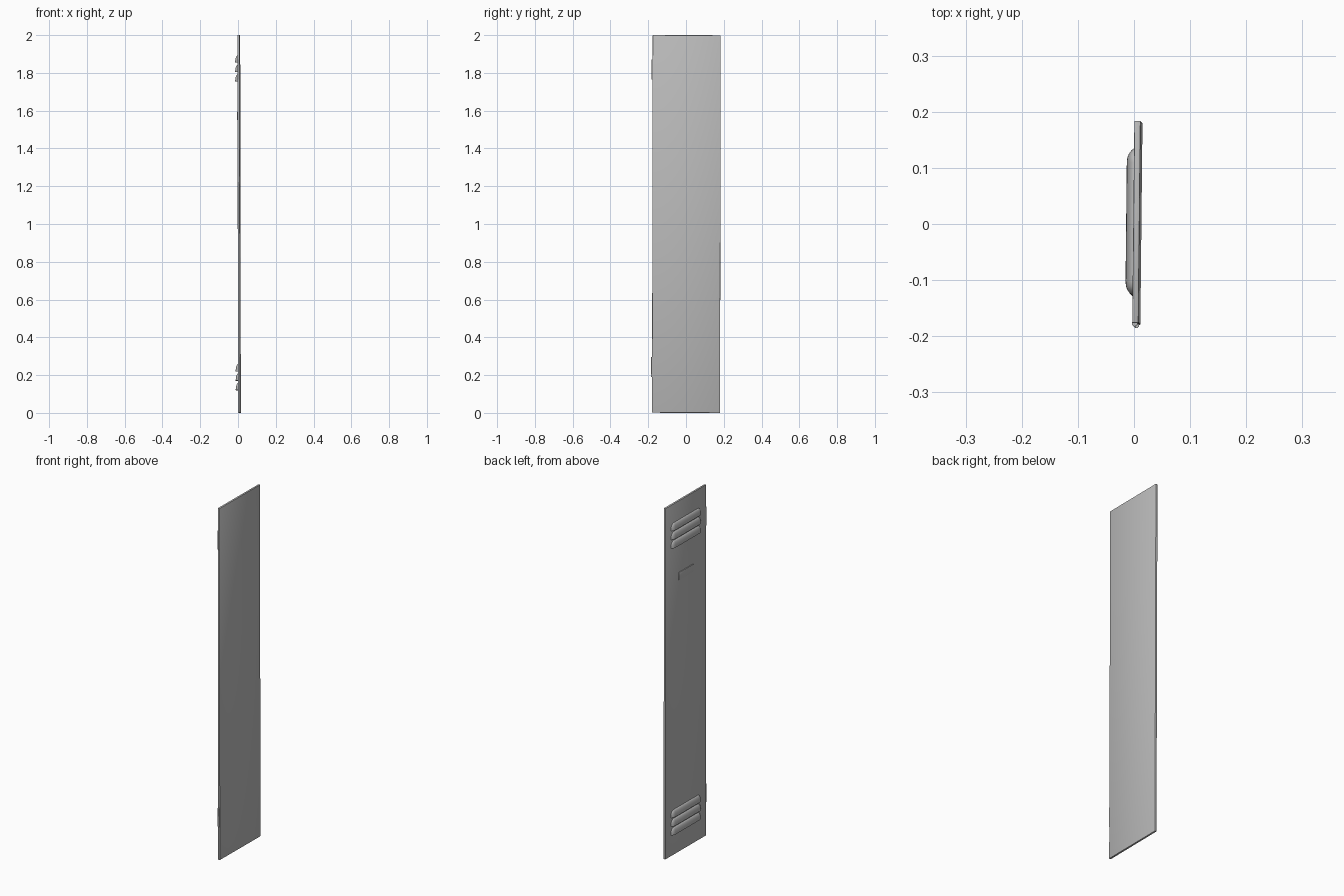
import bpy
import bmesh
import math
from mathutils import Matrix, Euler, Vector

cube = bpy.data.objects.get("Cube")
if cube:
    bpy.data.objects.remove(cube)

# One painted metal colour
paint = bpy.data.materials.new("grey_metal")
paint.use_nodes = True
GREY = (0.5, 0.5, 0.5, 1.0)
paint.diffuse_color = GREY
paint.node_tree.nodes["Principled BSDF"].inputs["Base Color"].default_value = GREY

# The door hangs very slightly out of true
HANG = (Matrix.Translation((0.006, 0.002, 1.0))
        @ Euler(map(math.radians, (-0.1, -0.1, -0.6))).to_matrix().to_4x4())
THICK, WIDTH, HEIGHT = 0.011, 0.36, 1.999
FACE = -THICK / 2          # outer face of the door, local x


def finish(name, bm, smooth=False):
    bmesh.ops.recalc_face_normals(bm, faces=bm.faces)
    mesh = bpy.data.meshes.new(name)
    bm.to_mesh(mesh)
    bm.free()
    mesh.materials.append(paint)
    obj = bpy.data.objects.new(name, mesh)
    bpy.context.collection.objects.link(obj)
    obj.matrix_world = HANG
    if smooth:
        bpy.ops.object.select_all(action="DESELECT")
        obj.select_set(True)
        bpy.context.view_layer.objects.active = obj
        bpy.ops.object.shade_smooth_by_angle(angle=math.radians(40))
    return obj


def box(name, size, centre, bevel):
    bm = bmesh.new()
    bmesh.ops.create_cube(bm, size=1)
    bmesh.ops.scale(bm, vec=size, verts=bm.verts)
    bmesh.ops.translate(bm, vec=centre, verts=bm.verts)
    bmesh.ops.bevel(bm, geom=bm.edges[:], offset=bevel, segments=2,
                    profile=0.5, affect="EDGES")
    return finish(name, bm, True)


def louvre(name, z, depth=0.013, height=0.038, steps=8):
    # Pressed hood: curved top, flat underside, ends tapering into the door
    half = [(0.131, 0.05), (0.128, 0.35), (0.122, 0.7), (0.115, 0.93), (0.106, 1)]
    stations = [(-y, s) for y, s in half] + [(y, s) for y, s in reversed(half)]
    bm = bmesh.new()
    rows = []
    for y, s in stations:
        row = []
        for i in range(steps + 1):
            a = math.pi / 2 * i / steps
            row.append(bm.verts.new((FACE - depth * s * math.cos(a), y,
                                     z + height * (0.35 + 0.65 * s) * math.sin(a))))
        row.append(bm.verts.new((FACE + 0.001, y, z)))
        rows.append(row)
    for a, b in zip(rows, rows[1:]):
        for i in range(len(a)):
            j = (i + 1) % len(a)
            bm.faces.new((a[i], a[j], b[j], b[i]))
    bm.faces.new(rows[0])
    bm.faces.new(rows[-1])
    return finish(name, bm, True)


def hinge(name, z, length=0.105):
    bm = bmesh.new()
    bmesh.ops.create_cone(bm, cap_ends=True, segments=16, radius1=0.005,
                          radius2=0.005, depth=length)
    bmesh.ops.translate(bm, vec=(FACE + 0.004, -WIDTH / 2 - 0.001, z), verts=bm.verts)
    return finish(name, bm, True)


# Door panel and the raised plate for the latch
box("door_panel", (THICK, WIDTH, HEIGHT), (0, 0, 0), 0.0015)
box("latch_plate", (0.006, 0.13, 0.042), (FACE - 0.001, 0, 0.571), 0.0008)

# Three vents near the top and three near the bottom
for where, lowest in (("upper", 0.754), ("lower", -0.880)):
    for k in range(3):
        louvre(f"{where}_vent_{k + 1}", lowest + 0.05 * k)

# Hinge barrels along one edge
hinge("upper_hinge", 0.818)
hinge("lower_hinge", -0.757)
